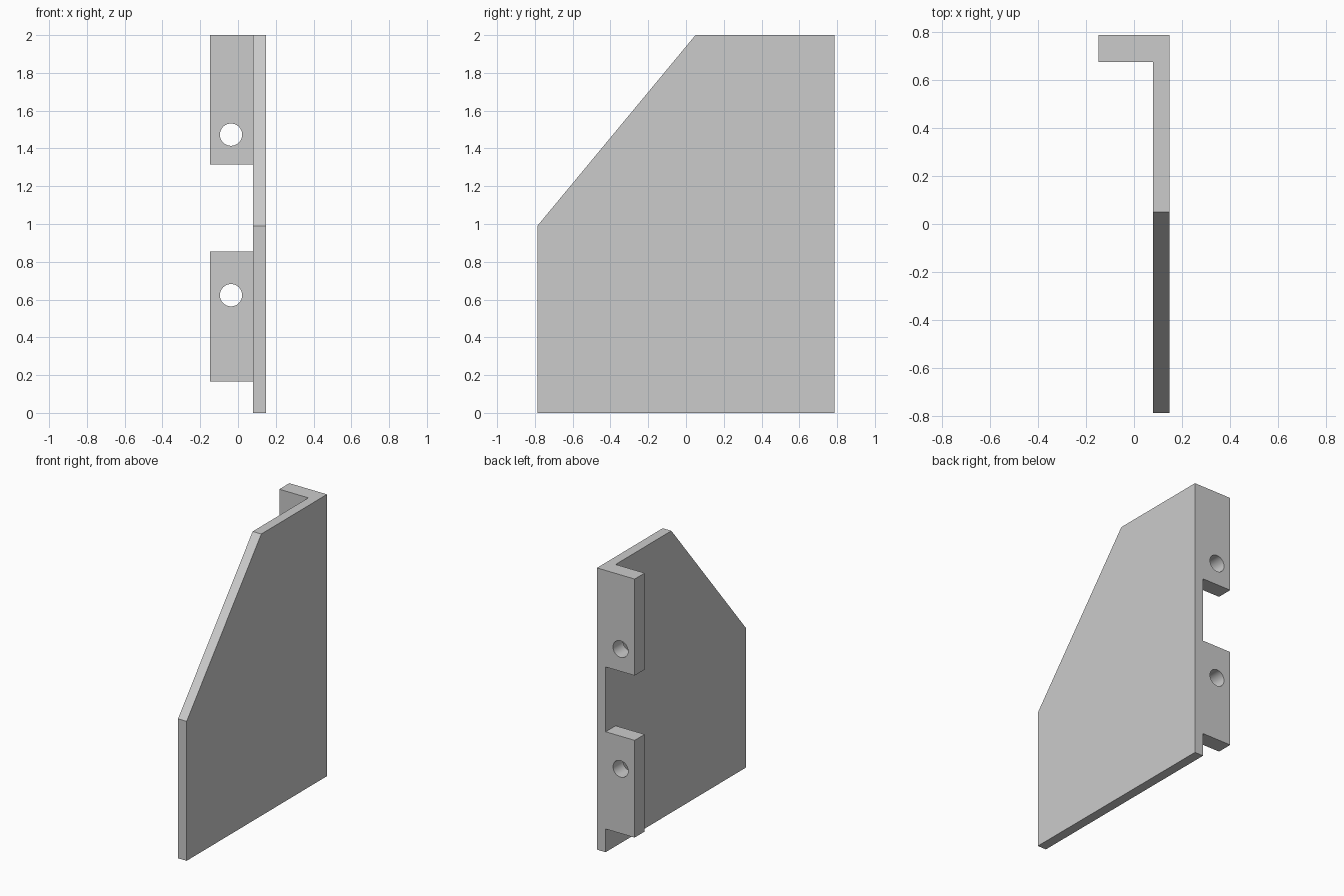
import bpy, bmesh, math
from mathutils import Matrix, Vector

cube = bpy.data.objects.get("Cube")
if cube:
    bpy.data.objects.remove(cube, do_unlink=True)

grey = bpy.data.materials.new("light grey")
grey.use_nodes = True
COLOUR = (0.6, 0.6, 0.6, 1)
grey.diffuse_color = COLOUR
grey.node_tree.nodes["Principled BSDF"].inputs["Base Color"].default_value = COLOUR

OUTER, INNER, TAB_EDGE = 0.148, 0.08, -0.148
FRONT, BACK, TAB_FRONT = -0.787, 0.787, 0.675


def make_object(name, bm):
    bmesh.ops.recalc_face_normals(bm, faces=bm.faces)
    mesh = bpy.data.meshes.new(name)
    bm.to_mesh(mesh)
    bm.free()
    mesh.materials.append(grey)
    obj = bpy.data.objects.new(name, mesh)
    bpy.context.collection.objects.link(obj)
    return obj


def prism(name, profile, x0, x1):
    """Extrude a (y, z) outline along x."""
    bm = bmesh.new()
    face = bm.faces.new([bm.verts.new((x0, y, z)) for y, z in profile])
    new = bmesh.ops.extrude_face_region(bm, geom=[face])["geom"]
    verts = [v for v in new if isinstance(v, bmesh.types.BMVert)]
    bmesh.ops.translate(bm, verts=verts, vec=Vector((x1 - x0, 0, 0)))
    return make_object(name, bm)


def hole_cutter(z, radius=0.059):
    bm = bmesh.new()
    place = Matrix.Translation((-0.037, (TAB_FRONT + BACK) / 2, z))
    bmesh.ops.create_cone(bm, cap_ends=True, segments=48, radius1=radius, radius2=radius,
                          depth=0.3, matrix=place @ Matrix.Rotation(math.pi / 2, 4, 'X'))
    return make_object("hole_cutter", bm)


def combine(target, tool, operation):
    mod = target.modifiers.new(operation.title(), 'BOOLEAN')
    mod.operation, mod.solver, mod.object = operation, 'EXACT', tool
    bpy.context.view_layer.objects.active = target
    bpy.ops.object.modifier_apply(modifier=mod.name)
    bpy.data.objects.remove(tool, do_unlink=True)


# Side plate with its sloped front corner
bracket = prism("bracket_plate",
                [(FRONT, 0), (BACK, 0), (BACK, 2), (0.05, 2), (FRONT, 0.99)], INNER, OUTER)

# Two mounting tabs on the back edge, each with a screw hole
for bottom, top, hole_z in ((0.165, 0.855, 0.623), (1.315, 2, 1.473)):
    tab = prism("mounting_tab", [(TAB_FRONT, bottom), (BACK, bottom), (BACK, top), (TAB_FRONT, top)],
                TAB_EDGE, (INNER + OUTER) / 2)
    combine(bracket, tab, 'UNION')
    combine(bracket, hole_cutter(hole_z), 'DIFFERENCE')

# Smooth hole walls, crisp edges
bpy.ops.object.select_all(action='DESELECT')
bracket.select_set(True)
bpy.context.view_layer.objects.active = bracket
bpy.ops.object.shade_smooth_by_angle(angle=math.radians(30))
